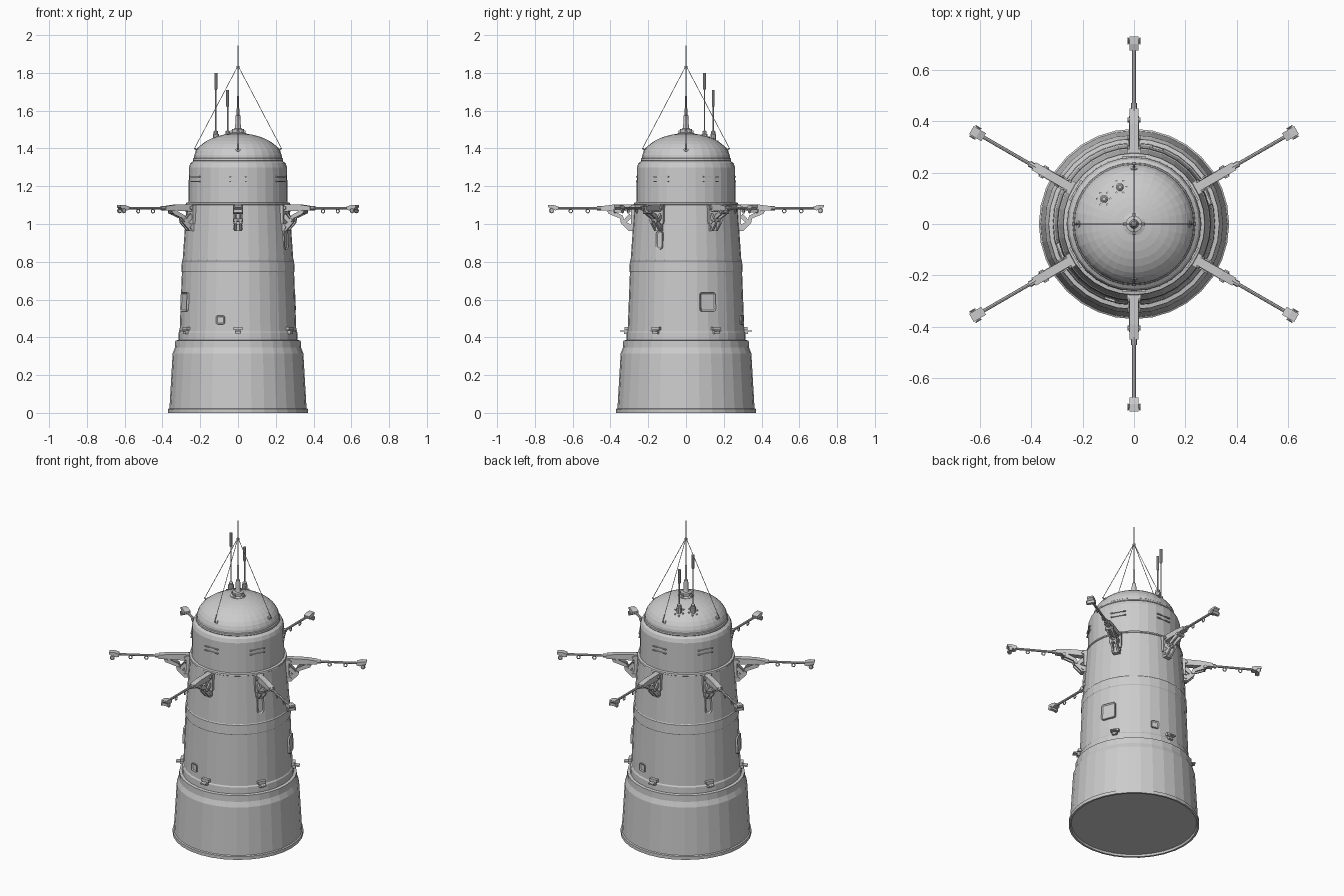
import bpy, bmesh, math
from mathutils import Vector, Matrix

if "Cube" in bpy.data.objects:
    bpy.data.objects.remove(bpy.data.objects["Cube"])

grey = bpy.data.materials.new("light grey")
grey.use_nodes = True
grey.diffuse_color = (0.6, 0.6, 0.6, 1)
grey.node_tree.nodes["Principled BSDF"].inputs["Base Color"].default_value = (0.6, 0.6, 0.6, 1)


def mesh_of(name, bm):
    bmesh.ops.recalc_face_normals(bm, faces=bm.faces[:])
    mesh = bpy.data.meshes.new(name)
    bm.to_mesh(mesh)
    bm.free()
    mesh.materials.append(grey)
    return mesh


def place(name, mesh, angle=0, loc=(0, 0, 0)):
    obj = bpy.data.objects.new(name, mesh)
    obj.location = loc
    obj.rotation_euler.z = math.radians(angle)
    bpy.context.collection.objects.link(obj)
    return obj


def lathe(bm, profile, sides):
    verts = [bm.verts.new((r, 0, z)) for r, z in profile]
    edges = [bm.edges.new(pair) for pair in zip(verts, verts[1:])]
    bmesh.ops.spin(bm, geom=verts + edges, cent=(0, 0, 0), axis=(0, 0, 1),
                   angle=math.tau, steps=sides, use_duplicate=False)
    bmesh.ops.remove_doubles(bm, verts=bm.verts[:], dist=0.0002)


def box(bm, x, y, z):
    """Box spanning the given ranges."""
    lo, hi = Vector((x[0], y[0], z[0])), Vector((x[1], y[1], z[1]))
    mat = Matrix.Translation((lo + hi) / 2) @ Matrix.Diagonal((*(hi - lo), 1))
    bmesh.ops.create_cube(bm, size=1, matrix=mat)


def tube(bm, a, b, r1, r2=None, sides=8):
    """Cylinder or cone between two points."""
    a, b = Vector(a), Vector(b)
    rot = (b - a).to_track_quat('Z', 'Y').to_matrix().to_4x4()
    bmesh.ops.create_cone(bm, cap_ends=True, segments=sides, radius1=r1,
                          radius2=r1 if r2 is None else r2, depth=(b - a).length,
                          matrix=Matrix.Translation((a + b) / 2) @ rot)


def plate(bm, outline, half):
    """Extrude an x-z outline across y."""
    face = bm.faces.new([bm.verts.new((x, -half, z)) for x, z in outline])
    out = bmesh.ops.extrude_face_region(bm, geom=[face])
    bmesh.ops.translate(bm, vec=(0, 2 * half, 0),
                        verts=[v for v in out["geom"] if isinstance(v, bmesh.types.BMVert)])


def ring(bm, centre, radius, thick, axis='Y'):
    """Small eyelet made of short tubes."""
    pts = []
    for i in range(8):
        c, s = radius * math.cos(i * math.tau / 8), radius * math.sin(i * math.tau / 8)
        pts.append(Vector(centre) + Vector((c, 0, s) if axis == 'Y' else (c, s, 0)))
    for a, b in zip(pts, pts[1:] + pts[:1]):
        tube(bm, a, b, thick, sides=5)


# Tower hull with a shallow recess underneath
bm = bmesh.new()
lathe(bm, [(0, .012), (.354, .012), (.358, 0), (.37, 0), (.37, .02), (.363, .024),
           (.346, .315), (.334, .345), (.332, .383), (.316, .386), (.314, .425),
           (.309, .432), (.297, .745), (.3, .75), (.297, .805), (.293, .81),
           (.273, 1.1), (.277, 1.103), (.275, 1.112), (.262, 1.115), (.26, 1.3),
           (.252, 1.322), (.237, 1.333), (.239, 1.336), (.238, 1.346), (.233, 1.35)], 32)
place("tower_hull", mesh_of("tower_hull", bm))

# Domed roof
bm = bmesh.new()
arc = [(i * math.pi / 20) for i in range(11)]
lathe(bm, [(.234 * math.cos(t), 1.345 + .135 * math.sin(t)) for t in arc], 32)
place("dome_roof", mesh_of("dome_roof", bm))

# Short ridge strips around the upper drum
bm = bmesh.new()
for z in (1.225, 1.25):
    box(bm, (.252, .265), (-.045, .045), (z - .003, z + .003))
ridge = mesh_of("drum_ridge", bm)

# Folding arm: wall plate, truss bracket, sleeve, rod and tip clamp
bm = bmesh.new()
box(bm, (.262, .292), (-.027, .027), (1.0, 1.1))
box(bm, (.268, .305), (-.02, .02), (.962, 1.0))
plate(bm, [(.27, 1.066), (.45, 1.072), (.45, 1.094), (.39, 1.102), (.27, 1.104)], .017)
for side in (-1, 1):
    y = .014 * side
    strut = bmesh.new()
    plate(strut, [(.28, .965), (.305, .965), (.345, 1.005), (.35, 1.03), (.4, 1.05),
                  (.42, 1.07), (.385, 1.07), (.335, 1.045), (.325, 1.015), (.28, .99)], .005)
    plate(strut, [(.285, 1.035), (.325, 1.0), (.34, 1.01), (.3, 1.055)], .005)
    bmesh.ops.translate(strut, verts=strut.verts[:], vec=(0, y, 0))
    temp = bpy.data.meshes.new("temp")
    strut.to_mesh(temp)
    strut.free()
    bm.from_mesh(temp)
    bpy.data.meshes.remove(temp)
for x, z in ((.295, .982), (.335, 1.02), (.405, 1.064), (.295, 1.085)):
    tube(bm, (x, -.025, z), (x, .025, z), .01)
tube(bm, (.44, 0, 1.084), (.47, 0, 1.084), .012)
tube(bm, (.46, 0, 1.084), (.7, 0, 1.084), .007)
plate(bm, [(.675, 1.076), (.69, 1.072), (.715, 1.078), (.73, 1.09), (.73, 1.1),
           (.7, 1.1), (.675, 1.092)], .018)
box(bm, (.7, .718), (-.025, .025), (1.062, 1.078))
for y in (-.023, .023):
    ring(bm, (.712, y, 1.07), .011, .003)
ring(bm, (.52, 0, 1.068), .01, .003)
ring(bm, (.61, 0, 1.068), .01, .003)
arm = mesh_of("folding_arm", bm)

# Lower cleat with a thin tab
bm = bmesh.new()
box(bm, (.3, .325), (-.024, .024), (.438, .455))
box(bm, (.3, .35), (-.016, .016), (.43, .437))
box(bm, (.3, .328), (-.014, .014), (.418, .43))
cleat = mesh_of("cleat", bm)

for i in range(6):
    angle = 30 + 60 * i
    place(f"folding_arm_{i + 1}", arm, angle)
    place(f"cleat_{i + 1}", cleat, angle)
    place(f"drum_ridge_{i + 1}", ridge, angle)


def panel(name, angle, z, width, height, radius, corner, steps):
    """Raised rounded frame with a sunken cover, on opposite sides of the hull."""
    bm = bmesh.new()
    box(bm, (-.03, .007), (-width / 2, width / 2), (-height / 2, height / 2))
    along_x = [e for e in bm.edges if abs(e.verts[0].co.x - e.verts[1].co.x) > .01]
    bmesh.ops.bevel(bm, geom=along_x, offset=corner, segments=steps,
                    profile=.5, affect='EDGES')
    bm.normal_update()
    front = [f for f in bm.faces if f.normal.x > .9]
    bmesh.ops.inset_region(bm, faces=front, thickness=.007)
    bmesh.ops.translate(bm, verts=list({v for f in front for v in f.verts}), vec=(-.005, 0, 0))
    bmesh.ops.rotate(bm, verts=bm.verts[:], matrix=Matrix.Rotation(math.radians(-2.5), 3, 'Y'))
    mesh = mesh_of(name, bm)
    for k in range(2):
        a = math.radians(angle + 180 * k)
        place(f"{name}_{k + 1}", mesh, angle + 180 * k,
              (radius * math.cos(a), radius * math.sin(a), z))


panel("large_hatch", 22, .587, .088, .1, .304, .012, 2)
panel("small_hatch", 72.5, .492, .046, .046, .306, .008, 2)
panel("slot_cover", -29, .915, .04, .1, .285, .018, 4)

# Central mast
bm = bmesh.new()
lathe(bm, [(0, 1.47), (.045, 1.47), (.045, 1.48), (.032, 1.485), (.032, 1.502), (.018, 1.505),
           (.015, 1.52), (.012, 1.575), (.007, 1.58), (.006, 1.66), (.004, 1.67),
           (.003, 1.945), (0, 1.945)], 12)
tube(bm, (0, 0, 1.94), (0, 0, 2), .0008, sides=4)
tube(bm, (0, 0, 1.822), (0, 0, 1.836), .008)
for i in range(4):
    a = i * math.pi / 2
    box(bm, (.034 * math.cos(a) - .007, .034 * math.cos(a) + .007),
        (.034 * math.sin(a) - .007, .034 * math.sin(a) + .007), (1.475, 1.495))
place("central_mast", mesh_of("central_mast", bm))

# Guy wires and their anchors
bm = bmesh.new()
tube(bm, (.004, 0, 1.83), (.23, 0, 1.4), .0018, sides=5)
tube(bm, (.205, 0, 1.385), (.232, 0, 1.402), .004)
tube(bm, (.2, 0, 1.385), (.219, 0, 1.396), .013)
wire = mesh_of("guy_wire", bm)
for i in range(4):
    place(f"guy_wire_{i + 1}", wire, 90 * i)


# Whip aerials on the rear of the dome
def aerial(name, x, y, top):
    bm = bmesh.new()
    lathe(bm, [(0, 1.42), (.016, 1.42), (.016, 1.475), (.012, 1.478), (.012, 1.49), (.004, 1.495),
               (.004, top - .09), (.008, top - .085), (.008, top), (0, top)], 10)
    for i in range(6):
        a = i * math.tau / 6
        px, py = .026 * math.cos(a), .026 * math.sin(a)
        surface = 1.345 + .135 * math.sqrt(1 - ((x + px) ** 2 + (y + py) ** 2) / .234 ** 2)
        tube(bm, (px, py, surface - .01), (px, py, surface + .005), .005, sides=6)
    place(name, mesh_of(name, bm), 0, (x, y, 0))


aerial("tall_aerial", -.117, .098, 1.8)
aerial("short_aerial", -.055, .144, 1.71)
